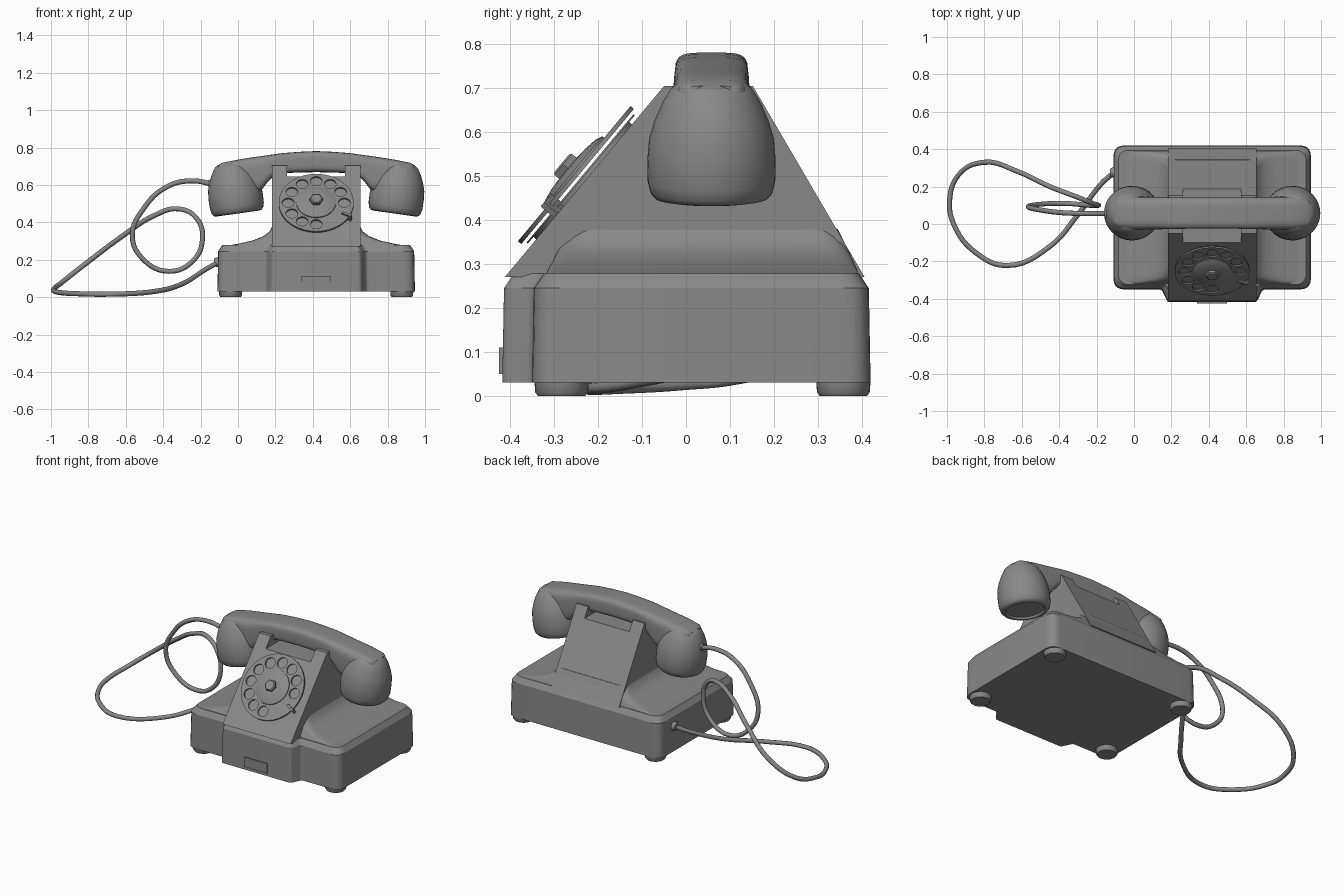
import bpy, bmesh, math
from math import sin, cos, pi, radians
from mathutils import Vector, Matrix

if "Cube" in bpy.data.objects:
    bpy.data.objects.remove(bpy.data.objects["Cube"])

CX = 0.418          # centre line of the telephone
CY = 0.058          # centre line of the handset
grey = bpy.data.materials.new("grey")
grey.diffuse_color = (0.25, 0.25, 0.25, 1)
grey.use_nodes = True
grey.node_tree.nodes["Principled BSDF"].inputs["Base Color"].default_value = grey.diffuse_color


def finish(name, bm, matrix=None, smooth=35):
    bmesh.ops.recalc_face_normals(bm, faces=bm.faces)
    me = bpy.data.meshes.new(name)
    bm.to_mesh(me)
    bm.free()
    ob = bpy.data.objects.new(name, me)
    bpy.context.collection.objects.link(ob)
    me.materials.append(grey)
    if matrix:
        ob.matrix_world = matrix
    bpy.ops.object.select_all(action='DESELECT')
    ob.select_set(True)
    bpy.context.view_layer.objects.active = ob
    bpy.ops.object.shade_smooth_by_angle(angle=radians(smooth))
    return ob


def loft(name, rings, matrix=None, smooth=35):
    """Skin a list of equal-length point rings and cap both ends."""
    bm = bmesh.new()
    vs = [[bm.verts.new(p) for p in r] for r in rings]
    n = len(vs[0])
    for a, b in zip(vs, vs[1:]):
        for i in range(n):
            bm.faces.new((a[i], a[(i + 1) % n], b[(i + 1) % n], b[i]))
    bm.faces.new(vs[0][::-1])
    bm.faces.new(vs[-1])
    return finish(name, bm, matrix, smooth)


def rounded(corners, seg=5):
    """Round the (x, y, radius) corners of a polygon."""
    out, n = [], len(corners)
    for i, (x, y, r) in enumerate(corners):
        p = Vector((x, y))
        a = p + (Vector(corners[i - 1][:2]) - p).normalized() * r
        b = p + (Vector(corners[(i + 1) % n][:2]) - p).normalized() * r
        for k in range(seg + 1):
            t = k / seg
            out.append(a * (1 - t) ** 2 + p * 2 * t * (1 - t) + b * t * t)
    return out


def turned(name, profile, matrix, n=40, smooth=35):
    """Lathe (radius, height) pairs round local z."""
    rings = [[(r * cos(2 * pi * i / n), r * sin(2 * pi * i / n), z)
              for i in range(n)] for r, z in profile]
    return loft(name, rings, matrix, smooth)


# base with stepped-out front
def base_ring(e, z):
    half = [(0.528 - e, 0.42 - e, 0.06), (0.528 - e, -0.35 + e, 0.06),
            (0.27 - e, -0.35 + e, 0.015), (0.238 - e * 0.5, -0.418 + e, 0.015)]
    # walk right side downwards, then left side upwards
    pts = half + [(-x, y, r) for x, y, r in reversed(half)]
    return [(CX + p.x, p.y, z) for p in rounded(pts)]


loft("base", [base_ring(0, 0.03), base_ring(0.004, 0.245), base_ring(0.026, 0.278)], smooth=25)


# flared shoulders between base and tower
def shoulder_ring(w, f, b, z):
    pts = [(w, b, 0.05), (w, f, 0.05), (-w, f, 0.05), (-w, b, 0.05)]
    return [(CX + p.x, p.y, z) for p in rounded(pts)]


loft("shoulders", [shoulder_ring(*r) for r in (
    (0.49, -0.32, 0.39, 0.272), (0.41, -0.315, 0.39, 0.287), (0.34, -0.305, 0.382, 0.303),
    (0.285, -0.295, 0.372, 0.325), (0.25, -0.28, 0.36, 0.35), (0.235, -0.26, 0.345, 0.38))])


# tower with two cradle prongs
def wedge(name, x0, x1, z0, z1):
    def ring(z):
        f, b = -0.05 - (0.705 - z) / 1.2, 0.152 + 0.585 * (0.705 - z)
        return [(x0, f, z), (x1, f, z), (x1, b, z), (x0, b, z)]
    loft(name, [ring(z0), ring(z1)])


wedge("tower", CX - 0.236, CX + 0.236, 0.27, 0.645)
wedge("cradle_prong_left", CX - 0.236, CX - 0.155, 0.645, 0.705)
wedge("cradle_prong_right", CX + 0.155, CX + 0.236, 0.645, 0.705)

# feet
for sx in (-0.458, 0.458):
    for y in (-0.283, 0.358):
        turned("foot", [(0.054, 0), (0.06, 0.008), (0.062, 0.035)],
               Matrix.Translation((CX + sx, y, 0)), 24)

# drawer plate on the front
bm = bmesh.new()
bmesh.ops.create_cube(bm, size=1, matrix=Matrix.Translation((CX, -0.419, 0.08))
                      @ Matrix.Diagonal((0.16, 0.012, 0.06, 1)))
finish("drawer_plate", bm)

# dial: local z points out of the sloping face
FACE = Matrix.Translation((CX, -0.232, 0.487)) @ Matrix.Rotation(math.atan(1.2), 4, 'X')
turned("dial_base", [(0.17, -0.01), (0.17, 0.008)], FACE, 48)
turned("dial_number_ring", [(0.19, 0.008), (0.19, 0.012)], FACE, 48)

# finger wheel: disc outline with ten holes
cu = bpy.data.curves.new("finger_wheel", 'CURVE')
cu.dimensions = '2D'
cu.fill_mode = 'BOTH'
cu.extrude = 0.005
holes = [(0.15 * cos(radians(a)), 0.15 * sin(radians(a)), 0.032, 20) for a in range(0, 271, 30)]
for x, y, r, n in [(0, 0, 0.2, 56)] + holes:
    sp = cu.splines.new('POLY')
    sp.points.add(n - 1)
    sp.use_cyclic_u = True
    for i, p in enumerate(sp.points):
        p.co = (x + r * cos(2 * pi * i / n), y + r * sin(2 * pi * i / n), 0, 1)
wheel = bpy.data.objects.new("finger_wheel", cu)
bpy.context.collection.objects.link(wheel)
cu.materials.append(grey)
wheel.matrix_world = FACE @ Matrix.Translation((0, 0, 0.024))

turned("dial_hub", [(0.108, 0.02), (0.106, 0.034), (0.09, 0.041), (0.06, 0.046), (0.03, 0.048)], FACE, 40)
turned("dial_nut", [(0.036, 0.045), (0.036, 0.062), (0.03, 0.066)], FACE, 6)
bm = bmesh.new()
bmesh.ops.create_cube(bm, size=1, matrix=Matrix.Rotation(radians(-28), 4, 'Z')
                      @ Matrix.Translation((0.186, 0, 0.02)) @ Matrix.Diagonal((0.055, 0.014, 0.04, 1)))
finish("finger_stop", bm, FACE)


# handset grip: boxy rounded sections along x (offset, bottom, top, half width)
def grip_ring(x, lo, hi, w):
    m, h = (lo + hi) / 2, (hi - lo) / 2
    return [(CX + x, CY + w * math.copysign(abs(cos(t)) ** 0.45, cos(t)),
             m + h * math.copysign(abs(sin(t)) ** 0.45, sin(t)))
            for t in (2 * pi * (i + 0.5) / 32 for i in range(32))]


half = [(0.525, 0.63, 0.705, 0.06), (0.505, 0.60, 0.718, 0.078), (0.42, 0.56, 0.735, 0.088),
        (0.34, 0.55, 0.748, 0.088), (0.29, 0.575, 0.755, 0.087), (0.26, 0.615, 0.759, 0.086),
        (0.225, 0.65, 0.764, 0.085), (0.18, 0.663, 0.77, 0.084), (0.09, 0.666, 0.777, 0.083)]
sections = [(-x, l, h, w) for x, l, h, w in half] + [(0, 0.668, 0.781, 0.083)] + half[::-1]
loft("handset_grip", [grip_ring(*s) for s in sections], smooth=50)

# ear and mouth cups, tilted outwards
for side, name in ((-1, "earpiece"), (1, "mouthpiece")):
    tilt = Matrix.Translation((CX + side * 0.418, CY, 0.447)) @ Matrix.Rotation(radians(8) * side, 4, 'Y')
    turned(name, [(0.105, 0.012), (0.112, 0), (0.128, 0.003), (0.138, 0.014), (0.145, 0.04), (0.146, 0.09),
                  (0.142, 0.14), (0.13, 0.18), (0.113, 0.22), (0.092, 0.255), (0.07, 0.272)],
           tilt, 40, 45)

# cord from base grommet, round the loops, to the earpiece
path = [(-0.10, 0.28, 0.19), (-0.17, 0.22, 0.15), (-0.30, 0.05, 0.07), (-0.45, -0.12, 0.03),
        (-0.68, -0.222, 0.016), (-0.85, -0.15, 0.018), (-0.96, -0.01, 0.026), (-0.986, 0.12, 0.04),
        (-0.94, 0.26, 0.08), (-0.80, 0.33, 0.19), (-0.62, 0.28, 0.325), (-0.45, 0.20, 0.435),
        (-0.32, 0.15, 0.472), (-0.22, 0.11, 0.42), (-0.19, 0.10, 0.31), (-0.24, 0.10, 0.195),
        (-0.37, 0.11, 0.138), (-0.51, 0.105, 0.205), (-0.565, 0.092, 0.33), (-0.50, 0.075, 0.48),
        (-0.38, 0.06, 0.59), (-0.25, 0.056, 0.622), (-0.12, 0.056, 0.60)]
cu = bpy.data.curves.new("cord", 'CURVE')
cu.dimensions = '3D'
cu.bevel_depth = 0.0135
cu.bevel_resolution = 2
cu.resolution_u = 6
cu.use_fill_caps = True
sp = cu.splines.new('BEZIER')
sp.bezier_points.add(len(path) - 1)
for p, co in zip(sp.bezier_points, path):
    p.co = co
    p.handle_left_type = p.handle_right_type = 'AUTO'
cord = bpy.data.objects.new("cord", cu)
bpy.context.collection.objects.link(cord)
cu.materials.append(grey)

# cord grommets
for name, loc in (("base_grommet", (-0.105, 0.275, 0.187)), ("handset_grommet", (-0.135, 0.056, 0.605))):
    turned(name, [(0.026, -0.02), (0.026, 0.012), (0.02, 0.022)],
           Matrix.Translation(loc) @ Matrix.Rotation(-pi / 2, 4, 'Y'), 16)
